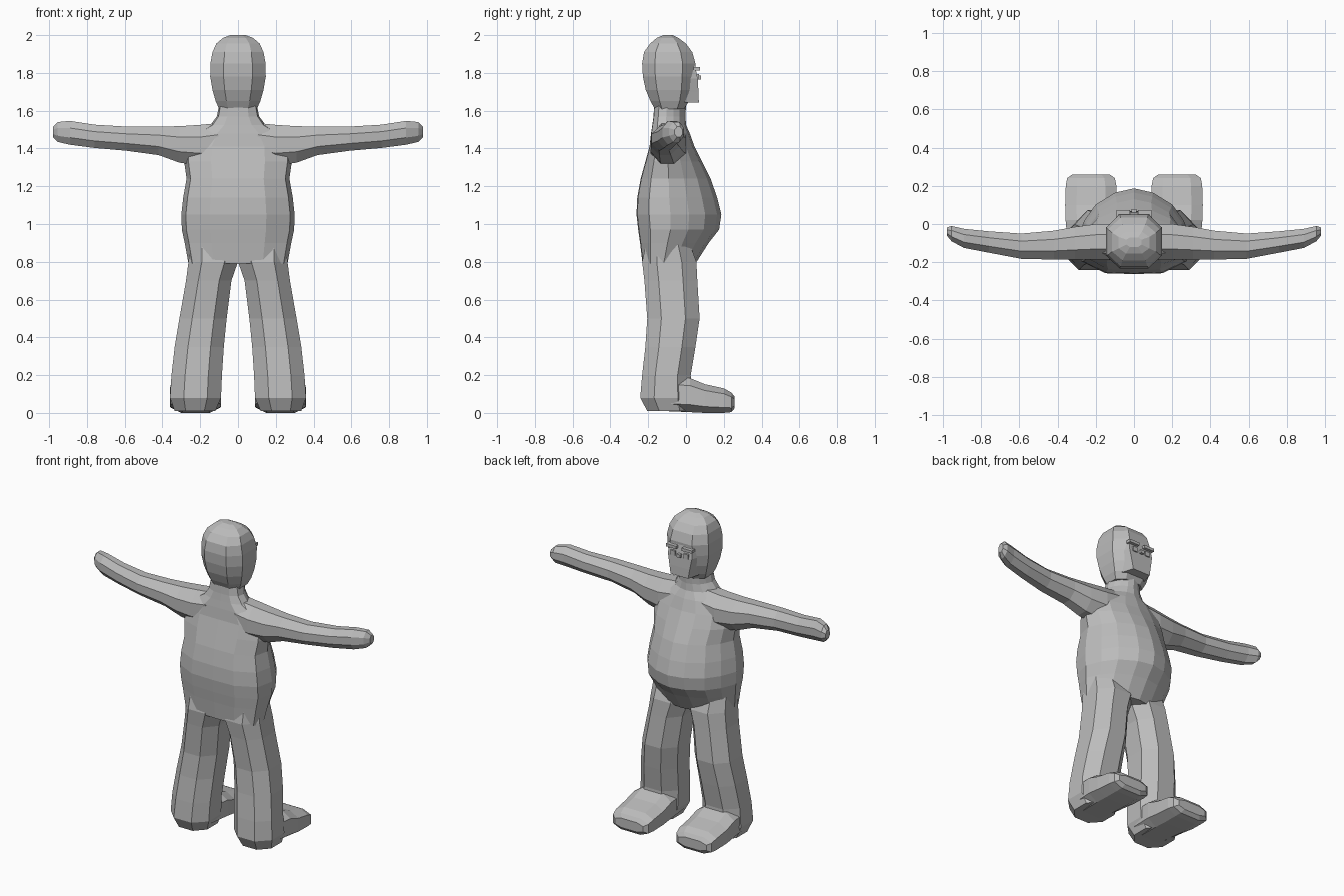
import bpy, bmesh

grey = bpy.data.materials.new("clay grey")
grey.diffuse_color = (0.5, 0.5, 0.5, 1)


def loft(name, rings, mirror=False):
    """Skin a list of equal-length vertex rings and cap both ends."""
    bm = bmesh.new()
    loops = [[bm.verts.new(p) for p in ring] for ring in rings]
    n = len(loops[0])
    for a, b in zip(loops, loops[1:]):
        for i in range(n):
            bm.faces.new((a[i], a[(i + 1) % n], b[(i + 1) % n], b[i]))
    bm.faces.new(loops[0])
    bm.faces.new(loops[-1])
    bmesh.ops.recalc_face_normals(bm, faces=bm.faces)
    mesh = bpy.data.meshes.new(name)
    bm.to_mesh(mesh)
    bm.free()
    mesh.materials.append(grey)
    ob = bpy.data.objects.new(name, mesh)
    bpy.context.collection.objects.link(ob)
    if mirror:
        ob.modifiers.new("mirror", 'MIRROR').use_mirror_merge = False
    return ob


def octagon(a0, a1, b0, b1, c=0.27):
    """Rectangle with chamfered corners as (a, b) pairs."""
    ca, cb = (a1 - a0) * c, (b1 - b0) * c
    return [(a0 + ca, b0), (a1 - ca, b0), (a1, b0 + cb), (a1, b1 - cb),
            (a1 - ca, b1), (a0 + ca, b1), (a0, b1 - cb), (a0, b0 + cb)]


# Torso with round belly and neck: z, half width, belly-side y, back y
half = [(0, 1), (.33, .95), (.67, .81), (.87, .62), (1, .4), (.92, .15), (.5, .01), (0, 0)]
section = half + [(-u, v) for u, v in half[-2:0:-1]]
torso = [(.79, .262, .05, -.23), (.9, .282, .12, -.243), (.97, .297, .175, -.253),
         (1.05, .30, .187, -.262), (1.14, .29, .165, -.258), (1.24, .272, .13, -.24),
         (1.33, .285, .085, -.215), (1.41, .28, .045, -.193), (1.48, .22, .02, -.185),
         (1.525, .145, .0, -.178), (1.57, .112, -.003, -.172), (1.63, .1, 0, -.168),
         (1.70, .1, 0, -.168)]
loft("torso", [[(w * u, yb + (yf - yb) * v, z) for u, v in section]
               for z, w, yf, yb in torso])

# Arms: x, bottom z, top z, back y, front y
arms = [(.1, 1.33, 1.535, -.185, .0), (.2, 1.31, 1.525, -.187, .0),
        (.31, 1.325, 1.518, -.187, -.015), (.42, 1.365, 1.516, -.186, -.035),
        (.59, 1.388, 1.516, -.182, -.05), (.76, 1.403, 1.526, -.15, -.038),
        (.89, 1.42, 1.546, -.125, -.025), (.955, 1.435, 1.54, -.09, -.01),
        (.98, 1.46, 1.515, -.06, -.018)]
loft("arm", [[(x, y, z) for y, z in octagon(y0, y1, z0, z1, .3)]
             for x, z0, z1, y0, y1 in arms], True)

# Legs: z, inner x, outer x, back y, front y
legs = [(.95, .02, .25, -.2, .0), (.8, .0, .262, -.232, .055), (.7, .035, .275, -.22, .06),
        (.5, .06, .31, -.205, .072), (.35, .075, .335, -.215, .05),
        (.2, .085, .352, -.232, .025), (.08, .09, .36, -.242, .03),
        (.01, .12, .335, -.205, .03)]
loft("leg", [[(x, y, z) for x, y in octagon(x0, x1, y0, y1)]
             for z, x0, x1, y0, y1 in legs], True)

# Feet: y, inner x, outer x, sole z, top z
feet = [(-.12, .1, .345, .01, .19), (.02, .09, .358, .004, .185), (.1, .09, .36, 0, .152),
        (.2, .092, .357, 0, .13), (.24, .1, .35, .004, .108), (.258, .125, .325, .025, .085)]
loft("foot", [[(x, y, z) for x, z in octagon(x0, x1, z0, z1, .22)]
              for y, x0, x1, z0, z1 in feet], True)

# Head: z, half width, back y, front y
head = [(1.61, .1, -.165, -.01), (1.65, .118, -.188, .015), (1.71, .135, -.213, .035),
        (1.78, .147, -.228, .045), (1.85, .146, -.232, .05), (1.91, .135, -.222, .033),
        (1.955, .115, -.19, .0), (1.985, .08, -.155, -.04), (2.0, .04, -.12, -.07)]
loft("head", [[(x, y, z) for x, y in octagon(-w, w, y0, y1, .24)]
              for z, w, y0, y1 in head])

# Jutting jaw: z, half width, front y
jaw = [(1.642, .062, .068), (1.70, .072, .066), (1.77, .085, .062), (1.84, .08, .048)]
loft("jaw", [[(-w - .025, -.02, z), (w + .025, -.02, z), (w, y, z), (-w, y, z)]
             for z, w, y in jaw])

# Brows, eyes and nose as small blocks: x range, y range, z range
def block(name, x0, x1, y0, y1, z0, z1, mirror=True):
    loft(name, [[(x0, y0, z), (x1, y0, z), (x1, y1, z), (x0, y1, z)]
                for z in (z0, z1)], mirror)

block("brow", .02, .092, .04, .073, 1.812, 1.83)
block("eye", .03, .062, .04, .069, 1.765, 1.795)
block("nose", -.012, .012, .04, .079, 1.765, 1.785, False)
